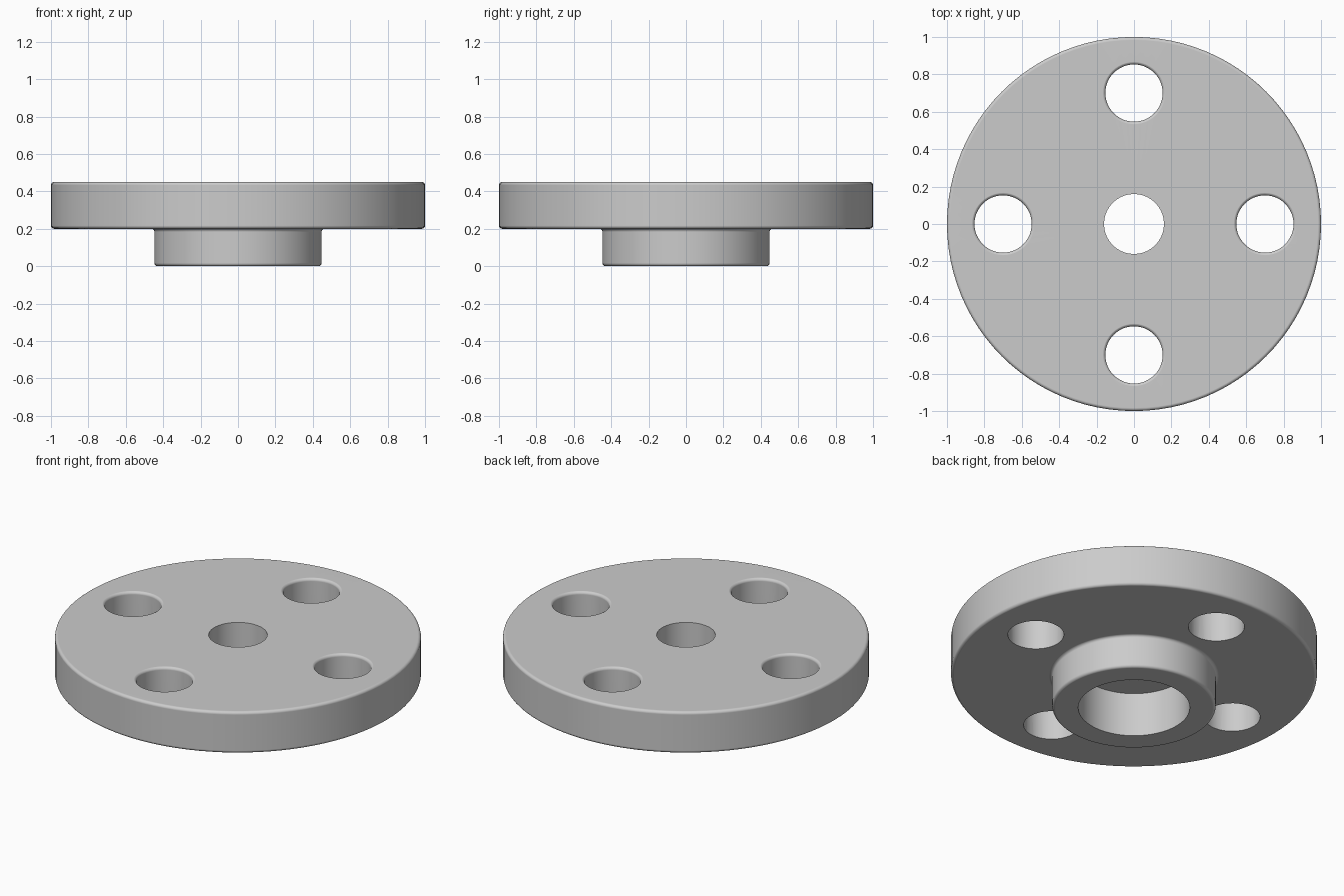
import bpy, bmesh, math
from mathutils import Vector, Matrix

if "Cube" in bpy.data.objects:
    bpy.data.objects.remove(bpy.data.objects["Cube"], do_unlink=True)

# Single light grey metal
metal = bpy.data.materials.new("light grey metal")
metal.use_nodes = True
grey = (0.6, 0.6, 0.6, 1)
metal.diffuse_color = grey
metal.node_tree.nodes["Principled BSDF"].inputs["Base Color"].default_value = grey


def rounded(corners, steps=4):
    """Closed profile from (radius, height, fillet) corners at right angles."""
    points = []
    for i, (r, z, fillet) in enumerate(corners):
        p = Vector((r, z))
        if fillet == 0:
            points.append(p)
            continue
        a = (Vector(corners[i - 1][:2]) - p).normalized()
        b = (Vector(corners[(i + 1) % len(corners)][:2]) - p).normalized()
        centre = p + (a + b) * fillet
        for k in range(steps + 1):
            t = math.pi / 2 * k / steps
            points.append(centre - fillet * (b * math.cos(t) + a * math.sin(t)))
    return points


def lathe(bm, profile, segments, offset=(0, 0, 0)):
    """Spin a closed profile about the vertical axis, then move it."""
    part = bmesh.new()
    verts = [part.verts.new((p.x, 0, p.y)) for p in profile]
    edges = [part.edges.new((verts[i - 1], verts[i])) for i in range(len(verts))]
    bmesh.ops.spin(part, geom=verts + edges, cent=(0, 0, 0), axis=(0, 0, 1),
                   angle=math.tau, steps=segments, use_merge=True)
    bmesh.ops.remove_doubles(part, verts=part.verts, dist=1e-5)
    bmesh.ops.recalc_face_normals(part, faces=part.faces)
    part.transform(Matrix.Translation(offset))
    temp = bpy.data.meshes.new("temp")
    part.to_mesh(temp)
    part.free()
    bm.from_mesh(temp)
    bpy.data.meshes.remove(temp)


def to_object(bm, name):
    mesh = bpy.data.meshes.new(name)
    bm.to_mesh(mesh)
    bm.free()
    mesh.materials.append(metal)
    obj = bpy.data.objects.new(name, mesh)
    bpy.context.collection.objects.link(obj)
    return obj


# Flange disc with lower hub, stepped centre bore
TOP, UNDER, LEDGE = 0.45, 0.2, 0.265
FILLET = 0.017
body = bmesh.new()
lathe(body, rounded([
    (0.16, TOP, 0), (1.0, TOP, FILLET), (1.0, UNDER, FILLET),
    (0.447, UNDER, FILLET), (0.447, 0, FILLET),
    (0.305, 0, 0), (0.305, LEDGE, 0), (0.16, LEDGE, 0),
]), 96)
flange = to_object(body, "flange")

# Four bolt holes with a rounded upper rim
HOLE, PITCH = 0.153, 0.7
cuts = bmesh.new()
hole_profile = rounded([
    (0, 0.1, 0), (HOLE, 0.1, 0), (HOLE, TOP + 0.0005, FILLET),
    (HOLE + 0.05, TOP + 0.0005, 0), (HOLE + 0.05, 0.6, 0), (0, 0.6, 0),
])
for i in range(4):
    turn = i * math.pi / 2
    lathe(cuts, hole_profile, 48, (PITCH * math.cos(turn), PITCH * math.sin(turn), 0))
cutter = to_object(cuts, "bolt_hole_cutter")
cutter.hide_render = True

bpy.ops.object.select_all(action="DESELECT")
bpy.context.view_layer.objects.active = flange
flange.select_set(True)
drill = flange.modifiers.new("bolt_holes", "BOOLEAN")
drill.operation = "DIFFERENCE"
drill.solver = "EXACT"
drill.object = cutter
bpy.ops.object.modifier_apply(modifier=drill.name)
bpy.data.objects.remove(cutter, do_unlink=True)

# Smooth walls and fillets, flat faces kept flat
bpy.ops.object.shade_smooth_by_angle(angle=math.radians(35))
weighted = flange.modifiers.new("flat_faces", "WEIGHTED_NORMAL")
weighted.keep_sharp = True
weighted.weight = 100
